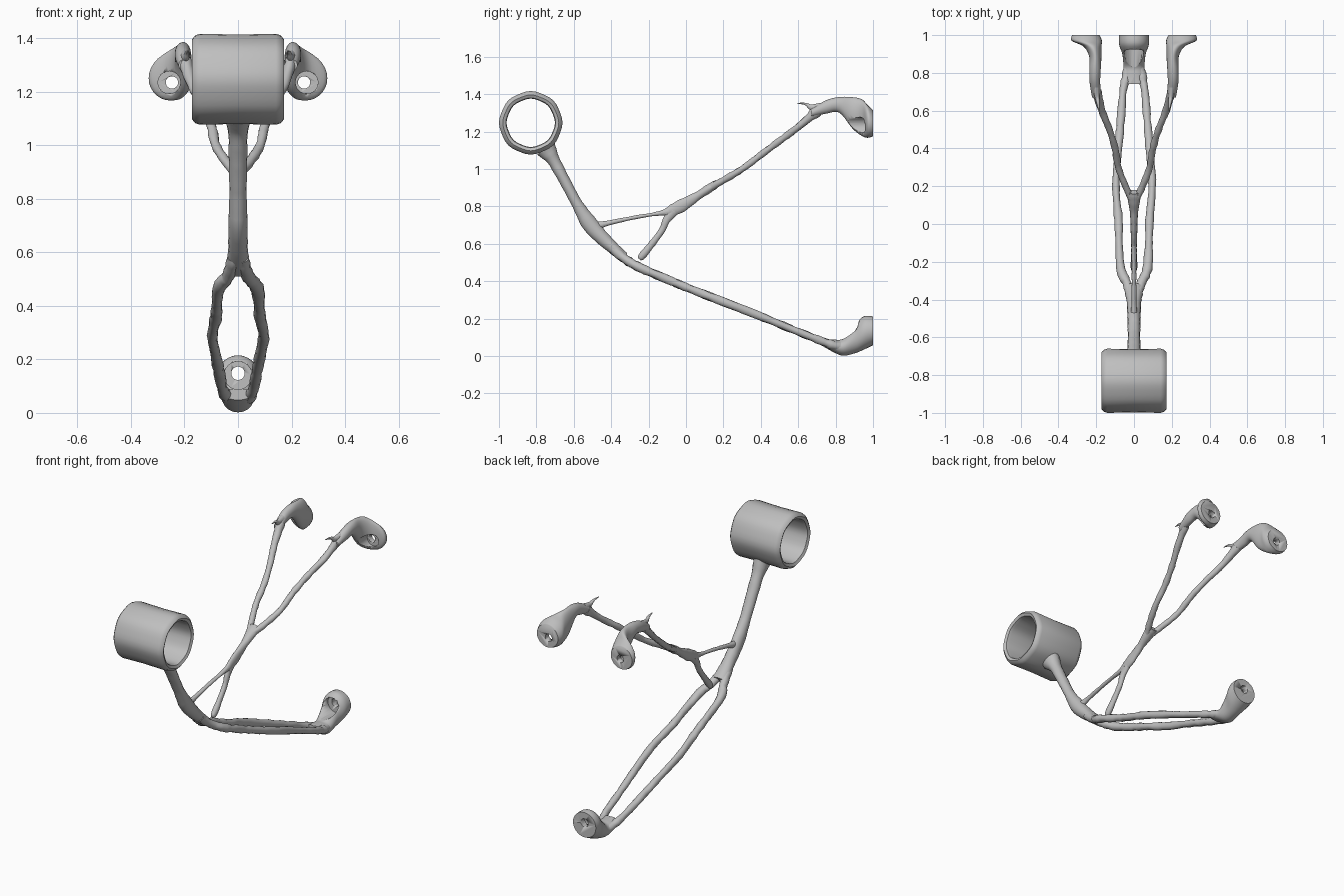
import bpy, bmesh, math, random
from mathutils import Vector

random.seed(4)
cube = bpy.data.objects.get("Cube")
if cube:
    bpy.data.objects.remove(cube, do_unlink=True)

grey = bpy.data.materials.new("plain_grey")
grey.use_nodes = True
colour = (0.52, 0.52, 0.52, 1)
grey.diffuse_color = colour
grey.node_tree.nodes["Principled BSDF"].inputs["Base Color"].default_value = colour


def finish(bm, name, angle=50):
    """Turn a bmesh into a smooth shaded grey object."""
    bmesh.ops.recalc_face_normals(bm, faces=bm.faces)
    mesh = bpy.data.meshes.new(name)
    bm.to_mesh(mesh)
    bm.free()
    obj = bpy.data.objects.new(name, mesh)
    bpy.context.collection.objects.link(obj)
    mesh.materials.append(grey)
    select(obj)
    bpy.ops.object.shade_smooth_by_angle(angle=math.radians(angle))
    return obj


def select(obj):
    bpy.ops.object.select_all(action="DESELECT")
    obj.select_set(True)
    bpy.context.view_layer.objects.active = obj


def spline(keys, steps):
    """Catmull-Rom interpolation of tuples of any length."""
    pts = [keys[0]] + list(keys) + [keys[-1]]
    out = []
    for a, b, c, d in zip(pts, pts[1:], pts[2:], pts[3:]):
        for s in range(steps):
            t = s / steps
            out.append([q + t / 2 * (r - p + t * (2 * p - 5 * q + 4 * r - o + t * (3 * (q - r) + o - p)))
                        for p, q, r, o in zip(a, b, c, d)])
    return out + [list(keys[-1])]


def loft(name, keys, steps=5, sides=14, bumps=0.0, upright=False):
    """Loft ellipses through keys of (x, y, z, half width, half height)."""
    rows = spline(keys, steps)
    centres = [Vector(r[:3]) for r in rows]
    bm = bmesh.new()
    rings = []
    for i, (c, row) in enumerate(zip(centres, rows)):
        ahead = centres[min(i + 1, len(rows) - 1)] - centres[max(i - 1, 0)]
        if upright:
            ahead = Vector((0, 1, 0))
        ahead.normalize()
        side = Vector((1, 0, 0))
        side = (side - ahead * side.dot(ahead)).normalized()
        up = side.cross(ahead)
        w, h = [v * (1 + random.uniform(-bumps, bumps)) for v in row[3:]]
        ring = []
        for k in range(sides):
            a = math.tau * k / sides
            ring.append(bm.verts.new(c + side * w * math.cos(a) + up * h * math.sin(a)))
        rings.append(ring)
    for r, s in zip(rings, rings[1:]):
        for k in range(sides):
            n = (k + 1) % sides
            bm.faces.new((r[k], r[n], s[n], s[k]))
    bm.faces.new(rings[0])
    bm.faces.new(rings[-1])
    return finish(bm, name)


def bore(obj, x, z, radius, start, end):
    """Drill a round hole along y."""
    cutter = loft("cutter", [(x, start, z, radius, radius), (x, end, z, radius, radius)], 1, 24)
    cutter.hide_render = True
    mod = obj.modifiers.new("bore", "BOOLEAN")
    mod.operation, mod.object, mod.solver = "DIFFERENCE", cutter, "EXACT"
    select(obj)
    bpy.ops.object.modifier_apply(modifier=mod.name)
    bpy.data.objects.remove(cutter, do_unlink=True)


def sleeve(name, y, z, outer, inner, half, lip, sides=40):
    """Revolve a rounded tube wall around the x axis."""
    profile = [(half - lip, outer), (half - lip * 0.4, outer - lip * 0.2), (half - 0.002, outer - lip * 0.6),
               (half, (outer + inner) / 2), (half - 0.008, inner + 0.004), (half - 0.025, inner)]
    profile = [(0, outer - 0.003)] + profile
    profile += [(-x, r) for x, r in reversed(profile[1:])] + [(-x, r) for x, r in profile[1:1]]
    # the mirrored half is reordered so the outline runs once round the wall
    right = profile[1:7]
    outline = [profile[0]] + right + [(-x, r) for x, r in reversed(right)]
    bm = bmesh.new()
    rings = []
    for k in range(sides):
        a = math.tau * k / sides
        wave = 1 + 0.012 * math.cos(8 * a)
        rings.append([bm.verts.new((x, y + r * wave * math.cos(a), z + r * wave * math.sin(a)))
                      for x, r in outline])
    for k in range(sides):
        r, s = rings[k], rings[(k + 1) % sides]
        for j in range(len(outline)):
            n = (j + 1) % len(outline)
            bm.faces.new((r[j], r[n], s[n], s[j]))
    return finish(bm, name)


# Front sleeve and the stem that carries it
sleeve("front_sleeve", -0.83, 1.247, 0.168, 0.128, 0.172, 0.03)
loft("main_stem", [(0, -0.75, 1.11, 0.05, 0.06), (0, -0.71, 1.05, 0.037, 0.036), (0, -0.65, 0.94, 0.034, 0.03),
                   (0, -0.58, 0.81, 0.032, 0.031), (0, -0.51, 0.7, 0.035, 0.044),
                   (0, -0.42, 0.605, 0.038, 0.036), (0, -0.33, 0.53, 0.046, 0.026)], bumps=0.04)

# Centre brace: thin upper link, loose lower leg and the spine to the fork
loft("upper_link", [(0, -0.5, 0.69, 0.02, 0.03), (0, -0.42, 0.71, 0.014, 0.014), (0, -0.28, 0.74, 0.012, 0.01),
                    (0, -0.16, 0.76, 0.013, 0.011), (0, -0.07, 0.775, 0.016, 0.028)], bumps=0.08)
loft("lower_leg", [(0, -0.05, 0.79, 0.016, 0.03), (0, -0.1, 0.735, 0.016, 0.022), (0, -0.13, 0.67, 0.015, 0.017),
                   (0, -0.19, 0.59, 0.016, 0.019), (0, -0.235, 0.535, 0.017, 0.02),
                   (0, -0.25, 0.518, 0.008, 0.01)], bumps=0.06)
loft("fork_spine", [(0, -0.11, 0.765, 0.014, 0.02), (0, -0.04, 0.795, 0.017, 0.036), (0, 0.06, 0.855, 0.021, 0.024),
                    (0, 0.13, 0.9, 0.032, 0.024), (0, 0.17, 0.925, 0.036, 0.02)], bumps=0.05)

# Paired rails, fork arms, thorns and upper lugs
for label, m in (("left", 1), ("right", -1)):
    loft(label + "_rail", [(m * x, y, z, w, h) for x, y, z, w, h in (
        (0.015, -0.4, 0.58, 0.025, 0.025), (0.035, -0.32, 0.515, 0.024, 0.025), (0.07, -0.24, 0.47, 0.025, 0.024),
        (0.079, -0.1, 0.41, 0.021, 0.022), (0.082, 0.02, 0.36, 0.022, 0.022), (0.096, 0.2, 0.29, 0.02, 0.022),
        (0.084, 0.38, 0.22, 0.021, 0.021), (0.07, 0.55, 0.15, 0.02, 0.021), (0.058, 0.7, 0.09, 0.02, 0.021),
        (0.04, 0.78, 0.06, 0.026, 0.024), (0.02, 0.84, 0.045, 0.03, 0.03))], bumps=0.13)
    loft(label + "_fork_arm", [(m * x, y, z, w, h) for x, y, z, w, h in (
        (0.008, 0.12, 0.895, 0.016, 0.018), (0.045, 0.2, 0.94, 0.018, 0.018), (0.083, 0.3, 1.0, 0.017, 0.018),
        (0.1, 0.4, 1.075, 0.018, 0.017), (0.13, 0.5, 1.15, 0.018, 0.018),
        (0.17, 0.6, 1.225, 0.019, 0.019), (0.198, 0.7, 1.31, 0.025, 0.03))], bumps=0.12)
    loft(label + "_thorn", [(m * x, y, z, w, h) for x, y, z, w, h in (
        (0.2, 0.72, 1.325, 0.02, 0.03), (0.195, 0.67, 1.33, 0.012, 0.016),
        (0.19, 0.64, 1.347, 0.008, 0.007), (0.185, 0.595, 1.352, 0.002, 0.002))])
    lug = loft(label + "_upper_lug", [(m * x, y, z, w, h) for x, y, z, w, h in (
        (0.198, 0.67, 1.3, 0.024, 0.022), (0.207, 0.75, 1.332, 0.028, 0.036), (0.206, 0.82, 1.343, 0.03, 0.042),
        (0.205, 0.89, 1.3, 0.033, 0.084), (0.22, 0.94, 1.275, 0.048, 0.098),
        (0.25, 0.97, 1.255, 0.08, 0.088), (0.255, 1, 1.244, 0.073, 0.07))], sides=28, upright=True)
    bore(lug, m * 0.257, 1.235, 0.042, 0.5, 0.965)
    bore(lug, m * 0.247, 1.235, 0.023, 0.5, 1.2)

# Lower lug with its recess and bolt hole
lug = loft("lower_lug", [(0, 0.74, 0.07, 0.05, 0.022), (0, 0.79, 0.054, 0.058, 0.034), (0, 0.84, 0.048, 0.056, 0.046),
                         (0, 0.9, 0.09, 0.062, 0.076), (0, 0.95, 0.123, 0.079, 0.089),
                         (0, 1, 0.135, 0.079, 0.077)], sides=28, upright=True)
bore(lug, 0, 0.14, 0.052, 0.5, 0.96)
bore(lug, 0, 0.148, 0.025, 0.5, 1.2)
